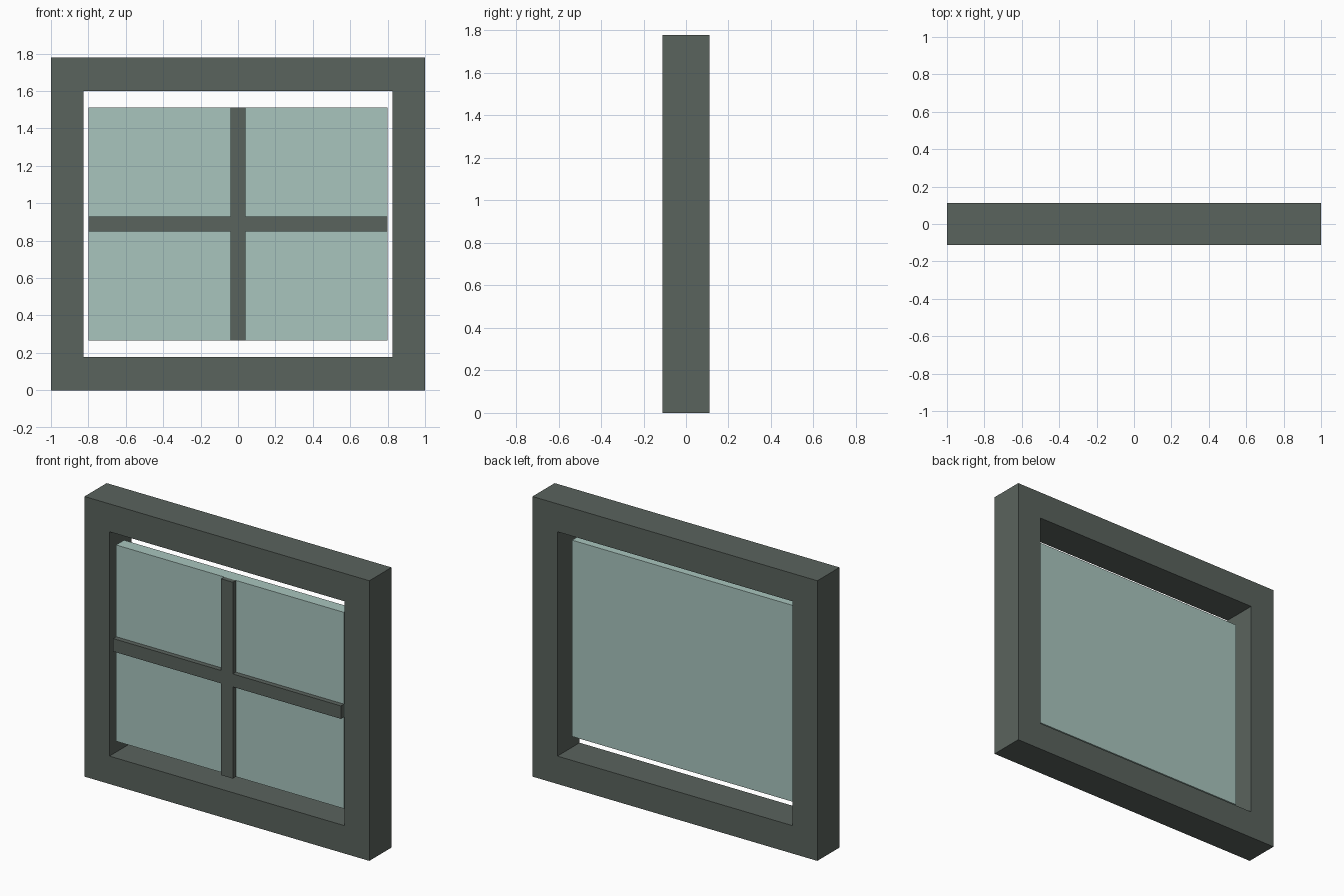
import bpy
import bmesh

cube = bpy.data.objects.get("Cube")
if cube:
    bpy.data.objects.remove(cube, do_unlink=True)


def material(name, color):
    m = bpy.data.materials.new(name)
    m.use_nodes = True
    m.diffuse_color = color
    m.node_tree.nodes["Principled BSDF"].inputs["Base Color"].default_value = color
    return m


def finish(name, bm, mat):
    bmesh.ops.recalc_face_normals(bm, faces=bm.faces)
    mesh = bpy.data.meshes.new(name)
    bm.to_mesh(mesh)
    bm.free()
    mesh.materials.append(mat)
    obj = bpy.data.objects.new(name, mesh)
    bpy.context.collection.objects.link(obj)
    return obj


def prism(name, loops, y0, y1, mat):
    """Extrude four-cornered bands, or a single closed outline, from y0 to y1."""
    bm = bmesh.new()
    rings = [[bm.verts.new((x, y0, z)) for x, z in loop] for loop in loops]
    if len(rings) == 1:
        faces = [bm.faces.new(rings[0])]
    else:
        outer, inner = rings
        faces = [bm.faces.new((outer[i], outer[(i + 1) % 4],
                               inner[(i + 1) % 4], inner[i])) for i in range(4)]
    ext = bmesh.ops.extrude_face_region(bm, geom=faces, use_keep_orig=True)
    moved = [g for g in ext["geom"] if isinstance(g, bmesh.types.BMVert)]
    bmesh.ops.translate(bm, verts=moved, vec=(0, y1 - y0, 0))
    return finish(name, bm, mat)


def rect(half_x, half_z):
    return [(sx * half_x, MID + sz * half_z)
            for sx, sz in ((-1, -1), (1, -1), (1, 1), (-1, 1))]


MID = 0.889      # height of the window centre
DEPTH = 0.111    # half depth of the frame
BAR = 0.041      # half width of the glazing bars
PANE_X, PANE_Z = 0.80, 0.623
PANE_FRONT = -0.08

frame_mat = material("dark grey green", (0.102, 0.125, 0.110, 1))
glass_mat = material("pale green glass", (0.397, 0.558, 0.515, 1))

# Square-edged outer frame
prism("window_frame", [rect(1, MID), rect(0.825, 0.712)], -DEPTH, DEPTH, frame_mat)

# Thick glass, hung with a gap all round
prism("glass_pane", [rect(PANE_X, PANE_Z)], PANE_FRONT, 0.0, glass_mat)

# Cross of glazing bars on the front of the glass, as one outline
cross = [(-BAR, -PANE_Z), (BAR, -PANE_Z), (BAR, -BAR), (PANE_X, -BAR),
         (PANE_X, BAR), (BAR, BAR), (BAR, PANE_Z), (-BAR, PANE_Z),
         (-BAR, BAR), (-PANE_X, BAR), (-PANE_X, -BAR), (-BAR, -BAR)]
prism("glazing_bars", [[(x, MID + z) for x, z in cross]], -DEPTH, PANE_FRONT, frame_mat)
